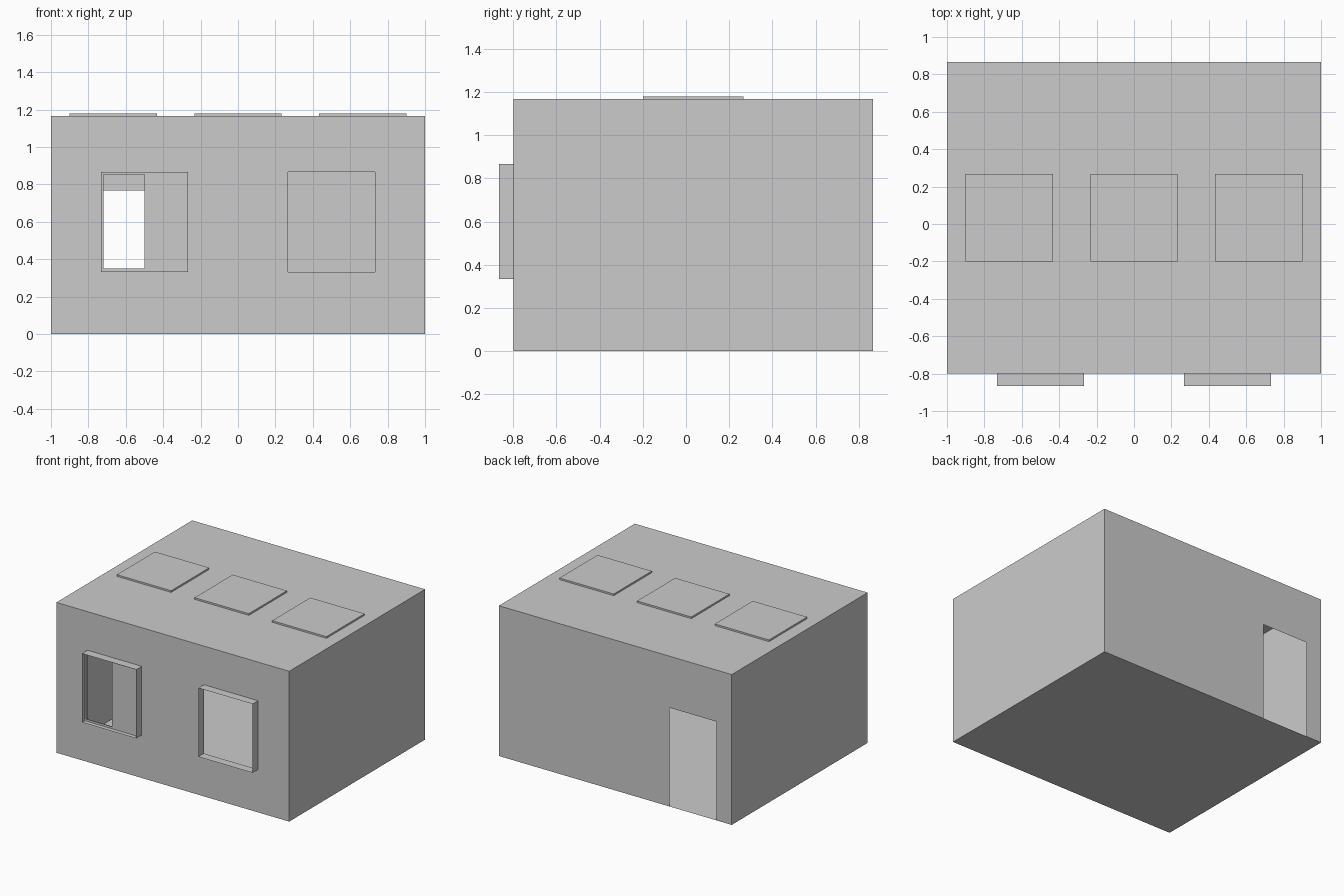
import bpy, bmesh
from mathutils import Vector

if "Cube" in bpy.data.objects:
    bpy.data.objects.remove(bpy.data.objects["Cube"])

X, Y0, Y1, H = 1.0, -0.8, 0.867, 1.167
WIN_Z = (0.333, 0.867)
FRONT = -0.867


def finish(name, bm):
    mesh = bpy.data.meshes.new(name)
    bm.to_mesh(mesh)
    bm.free()
    ob = bpy.data.objects.new(name, mesh)
    bpy.context.collection.objects.link(ob)
    return ob


def panel(name, us, vs, place, normal, holes=()):
    """Thin sheet on a grid of u/v lines, leaving out the hole cells."""
    bm = bmesh.new()
    grid = [[bm.verts.new(place(u, v)) for v in vs] for u in us]
    for i in range(len(us) - 1):
        for j in range(len(vs) - 1):
            if (i, j) not in holes:
                f = bm.faces.new((grid[i][j], grid[i + 1][j],
                                  grid[i + 1][j + 1], grid[i][j + 1]))
                f.normal_update()
                if f.normal.dot(Vector(normal)) < 0:
                    f.normal_flip()
    bmesh.ops.delete(bm, geom=[v for v in bm.verts if not v.link_faces],
                     context='VERTS')
    return finish(name, bm)


def box(name, x, y, z, open_y=False):
    """Box between limits; open_y removes the front and back faces."""
    bm = bmesh.new()
    bmesh.ops.create_cube(bm, size=1)
    for v in bm.verts:
        v.co = [lim[0] if c < 0 else lim[1] for c, lim in zip(v.co, (x, y, z))]
    bm.normal_update()
    if open_y:
        ends = [f for f in bm.faces if abs(f.normal.y) > 0.5]
        bmesh.ops.delete(bm, geom=ends, context='FACES_ONLY')
    return finish(name, bm)


# Thin room shell with window and door openings
panel("front_wall", (-X, -0.733, -0.267, 0.267, 0.733, X), (0, *WIN_Z, H),
      lambda u, v: (u, Y0, v), (0, -1, 0), {(1, 1), (3, 1)})
panel("back_wall", (-X, -0.867, -0.467, X), (0, 0.767, H),
      lambda u, v: (u, Y1, v), (0, 1, 0), {(1, 0)})
for name, s in (("left_wall", -1), ("right_wall", 1)):
    panel(name, (Y0, Y1), (0, H), lambda u, v: (s * X, u, v), (s, 0, 0))
panel("floor", (-X, X), (Y0, Y1), lambda u, v: (u, v, 0), (0, 0, -1))
panel("roof", (-X, X), (Y0, Y1), lambda u, v: (u, v, H), (0, 0, 1))

# Open window surrounds standing out from the front wall
for name, cx in (("left_window_surround", -0.5), ("right_window_surround", 0.5)):
    box(name, (cx - 0.233, cx + 0.233), (FRONT, Y0), WIN_Z, open_y=True)

# Inner frame and half pane of the left window
panel("left_window_frame", (-0.733, -0.72, -0.28, -0.267),
      (0.333, 0.35, 0.853, 0.867),
      lambda u, v: (u, -0.834, v), (0, -1, 0), {(1, 1)})
panel("left_window_pane", (-0.5, -0.28), (0.35, 0.853),
      lambda u, v: (u, -0.834, v), (0, -1, 0))

# Raised roof panels
for i, cx in enumerate((-0.667, 0, 0.667)):
    box(f"roof_panel_{i + 1}", (cx - 0.233, cx + 0.233), (-0.2, 0.267), (H, H + 0.013))
